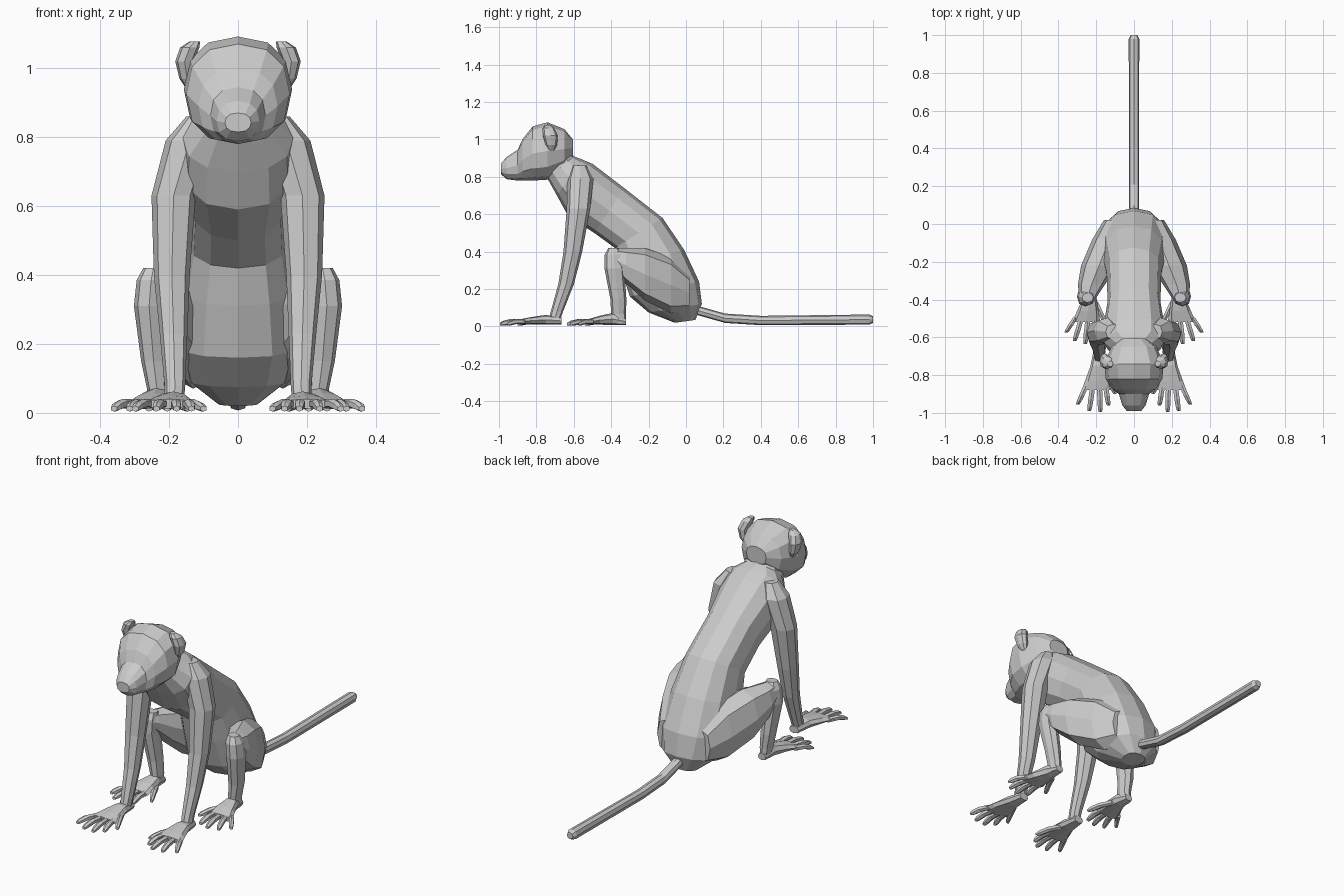
import bpy, bmesh, math
from mathutils import Vector


def ring(c, rx, v, n=8, power=0.85):
    """Rounded cross-section: half-width rx along x, half-depth vector v."""
    pts = []
    for i in range(n):
        a = 2 * math.pi * i / n
        s, k = math.sin(a), math.cos(a)
        s = math.copysign(abs(s) ** power, s)
        k = math.copysign(abs(k) ** power, k)
        pts.append(Vector(c) + Vector((rx * s, 0, 0)) + Vector(v) * k)
    return pts


def loft(name, tubes, mirror=False):
    """Skin each list of rings into a closed tube; all tubes share one object."""
    bm = bmesh.new()
    for rings in tubes:
        rows = [[bm.verts.new(p) for p in r] for r in rings]
        n = len(rows[0])
        for a, b in zip(rows, rows[1:]):
            for i in range(n):
                j = (i + 1) % n
                bm.faces.new((a[i], a[j], b[j], b[i]))
        bm.faces.new(rows[0])
        bm.faces.new(rows[-1][::-1])
    bmesh.ops.recalc_face_normals(bm, faces=bm.faces)
    me = bpy.data.meshes.new(name)
    bm.to_mesh(me)
    bm.free()
    ob = bpy.data.objects.new(name, me)
    bpy.context.collection.objects.link(ob)
    if mirror:
        ob.modifiers.new("mirror", 'MIRROR').use_mirror_merge = False
    return ob


def flat(rows, n=8):      # horizontal sections: x, y, z, rx, ry
    return [ring((x, y, z), rx, (0, ry, 0), n) for x, y, z, rx, ry in rows]


def upright(rows, n=8):   # vertical sections: x, y, z, rx, rz
    return [ring((x, y, z), rx, (0, 0, rz), n) for x, y, z, rx, rz in rows]


def digit(x0, y0, x1, y1):
    """Finger or toe with a raised knuckle and a tip on the ground."""
    def at(t):
        return x0 + (x1 - x0) * t, y0 + (y1 - y0) * t
    return upright([(*at(0), .026, .015, .014), (*at(.5), .027, .016, .014),
                    (*at(.85), .018, .014, .013), (*at(1), .012, .010, .008)], 6)


# Torso: back (y, z), front (y, z), half-width
torso = [
    ((.05, .035), (-.06, .02), .06),
    ((.085, .12), (-.20, .075), .15),
    ((.07, .24), (-.30, .16), .18),
    ((-.01, .41), (-.35, .31), .165),
    ((-.125, .58), (-.38, .42), .145),
    ((-.33, .74), (-.49, .50), .14),
    ((-.50, .87), (-.63, .59), .165),
    ((-.56, .895), (-.69, .70), .16),
    ((-.60, .91), (-.74, .79), .105),
    ((-.65, .98), (-.78, .87), .09),
]
rings = []
for b, f, w in torso:
    b, f = Vector((0, *b)), Vector((0, *f))
    rings.append(ring((b + f) / 2, w, (b - f) / 2, 12))
loft("torso", [rings])

# Head: y, top z, bottom z, half-width, from nape to nose
head = [(-.605, 1.0, .91, .06), (-.65, 1.055, .84, .12), (-.74, 1.092, .785, .157),
        (-.82, 1.07, .78, .15), (-.875, 1.0, .78, .115), (-.90, .945, .78, .08),
        (-.96, .905, .788, .062), (-.99, .87, .815, .038)]
loft("head", [[ring((0, y, (t + b) / 2), w, (0, 0, (t - b) / 2), 12)
               for y, t, b, w in head]])

# Ears
loft("ears", [flat([(.135, -.72, .94, .015, .015), (.148, -.72, .97, .022, .03),
                    (.155, -.725, 1.02, .027, .04), (.14, -.735, 1.06, .028, .032),
                    (.125, -.74, 1.078, .015, .015)])], True)

# Arms
loft("arms", [flat([(.11, -.57, .86, .04, .04), (.14, -.565, .79, .07, .07),
                    (.187, -.575, .63, .064, .063), (.192, -.605, .40, .052, .05),
                    (.187, -.64, .23, .04, .042), (.183, -.69, .08, .03, .033),
                    (.185, -.705, .03, .028, .03)])], True)

# Hands
palm = upright([(.185, -.665, .030, .028, .020), (.188, -.75, .036, .042, .026),
                (.193, -.83, .031, .066, .019), (.20, -.88, .026, .078, .014)])
fingers = [(.16, -.77, .10, -.90), (.15, -.86, .135, -.96), (.182, -.87, .178, -.995),
           (.22, -.87, .237, -.99), (.255, -.86, .298, -.955)]
loft("hands", [palm] + [digit(*f) for f in fingers], True)

# Thighs
loft("thighs", [upright([(.10, .02, .18, .06, .09), (.13, -.08, .22, .09, .15),
                         (.185, -.22, .28, .095, .14), (.225, -.32, .325, .072, .095),
                         (.245, -.39, .365, .045, .055), (.25, -.42, .375, .03, .03)])],
     True)

# Shins
loft("shins", [flat([(.245, -.39, .42, .03, .025), (.252, -.385, .385, .042, .05),
                     (.258, -.383, .31, .044, .053), (.245, -.362, .15, .036, .043),
                     (.235, -.36, .07, .029, .04), (.235, -.355, .015, .025, .035)])],
     True)

# Feet
sole = upright([(.233, -.32, .026, .023, .018), (.235, -.39, .040, .036, .033),
                (.243, -.46, .034, .058, .024), (.255, -.52, .025, .075, .015)])
toes = [(.205, -.41, .145, -.54), (.21, -.50, .205, -.615), (.245, -.51, .258, -.635),
        (.28, -.505, .315, -.62), (.31, -.495, .36, -.575)]
loft("feet", [sole] + [digit(*t) for t in toes], True)

# Tail
loft("tail", [upright([(0, .03, .095, .025, .025), (0, .10, .075, .027, .025),
                       (0, .21, .044, .027, .025), (0, .40, .032, .027, .025),
                       (0, .98, .037, .028, .027), (0, 1.0, .037, .018, .018)])])
